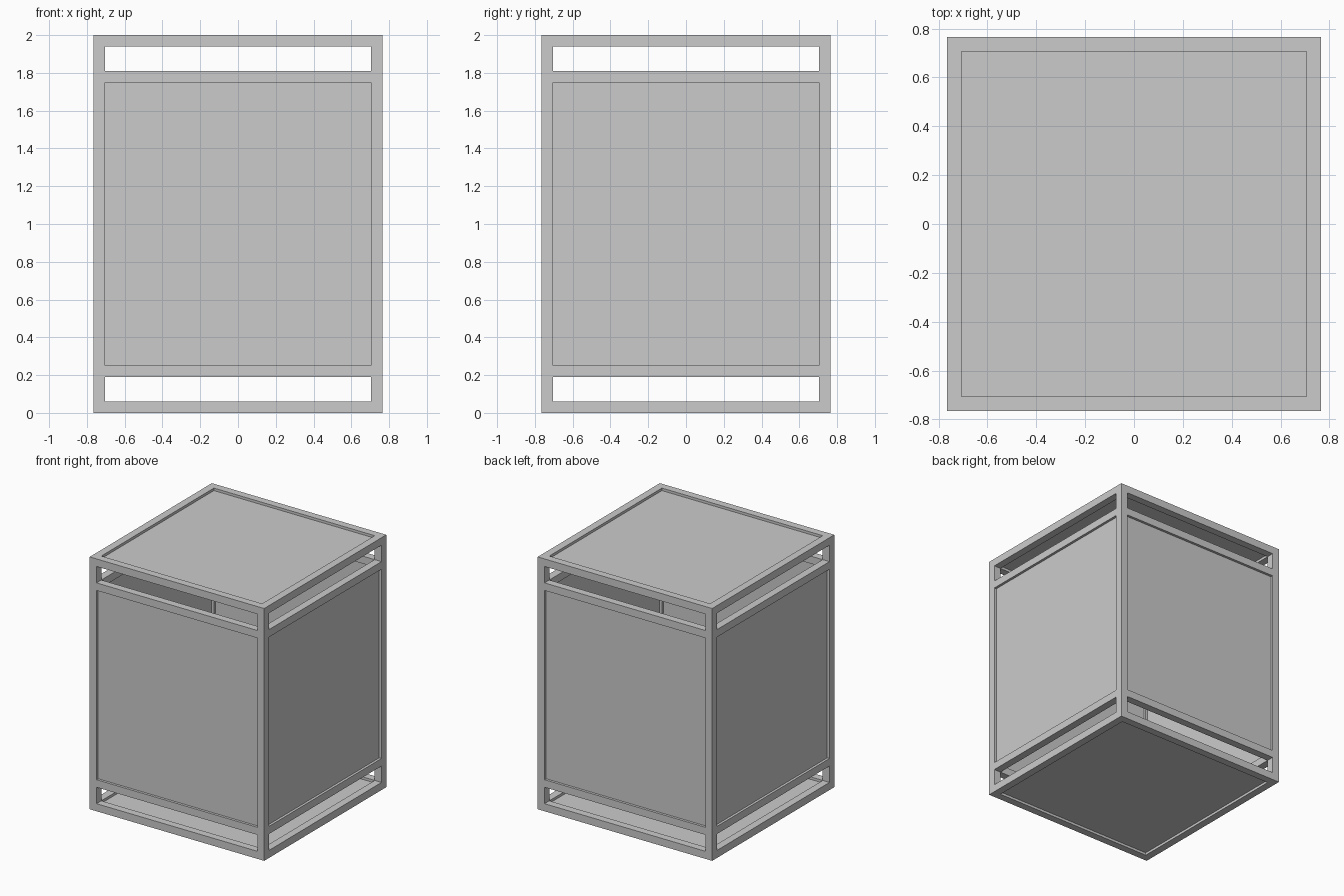
import bpy

if "Cube" in bpy.data.objects:
    bpy.data.objects.remove(bpy.data.objects["Cube"])

HALF = 0.765      # half the outer width
BAR = 0.06        # square bar thickness
HEIGHT = 2.0
PANEL = 0.02      # panel thickness
RECESS = 0.02     # how far panels sit behind the frame face
INNER = HALF - BAR
MID = HALF - BAR / 2
LOW, HIGH = 0.19, 1.81   # outer edges of the intermediate rails


def box(name, lo, hi):
    """Axis-aligned box between two corners."""
    bpy.ops.mesh.primitive_cube_add(size=1, location=[(a + b) / 2 for a, b in zip(lo, hi)])
    ob = bpy.context.object
    ob.name = name
    ob.scale = [b - a for a, b in zip(lo, hi)]
    bpy.ops.object.transform_apply(location=False, rotation=False, scale=True)
    return ob


def side_box(name, axis, sign, near, far, z0, z1):
    """Box spanning between the posts on one side, from near to far off centre."""
    a, b = sorted((sign * near, sign * far))
    if axis == 'x':
        return box(name, (a, -INNER, z0), (b, INNER, z1))
    return box(name, (-INNER, a, z0), (INNER, b, z1))


# corner posts
for sx, x_name in ((-1, "left"), (1, "right")):
    for sy, y_name in ((-1, "front"), (1, "back")):
        xs = sorted((sx * INNER, sx * HALF))
        ys = sorted((sy * INNER, sy * HALF))
        box(f"{y_name}_{x_name}_post", (xs[0], ys[0], 0), (xs[1], ys[1], HEIGHT))

# horizontal rails and side panels
rails = {"bottom_rail": 0, "lower_rail": LOW,
         "upper_rail": HIGH - BAR, "top_rail": HEIGHT - BAR}
sides = (("front", 'y', -1), ("back", 'y', 1), ("left", 'x', -1), ("right", 'x', 1))
for side, axis, sign in sides:
    for rail, z in rails.items():
        side_box(f"{side}_{rail}", axis, sign, INNER, HALF, z, z + BAR)
    side_box(f"{side}_panel", axis, sign, HALF - RECESS - PANEL, HALF - RECESS,
             LOW + BAR, HIGH - BAR)

# top and bottom panels
for name, z in (("bottom_panel", RECESS), ("top_panel", HEIGHT - RECESS - PANEL)):
    box(name, (-INNER, -INNER, z), (INNER, INNER, z + PANEL))
